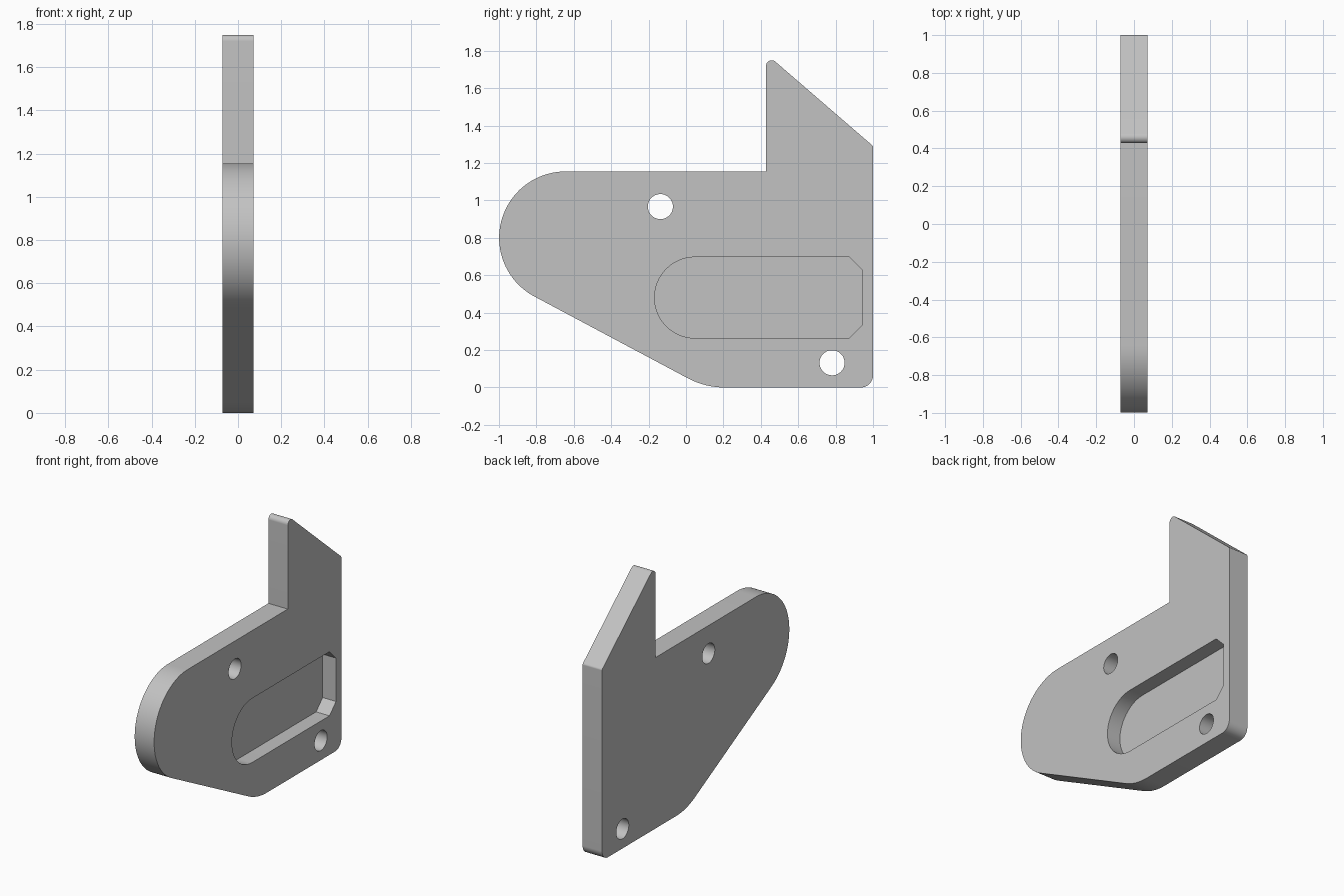
import bpy, bmesh
from math import radians, tan, pi, ceil
from mathutils import Vector, Matrix

cube = bpy.data.objects.get("Cube")
if cube:
    bpy.data.objects.remove(cube, do_unlink=True)

HALF = 0.0725          # half the plate thickness
POCKET_DEPTH = 0.10

grey = bpy.data.materials.new("plain grey")
grey.use_nodes = True
colour = (0.54, 0.54, 0.54, 1)
grey.diffuse_color = colour
grey.node_tree.nodes["Principled BSDF"].inputs["Base Color"].default_value = colour


def rounded(corners):
    """Turn (y, z, radius) corners into a profile with tangent fillets."""
    points = []
    for i, (y, z, r) in enumerate(corners):
        corner = Vector((y, z))
        if r == 0:
            points.append(corner)
            continue
        a = (Vector(corners[i - 1][:2]) - corner).normalized()
        b = (Vector(corners[(i + 1) % len(corners)][:2]) - corner).normalized()
        inner = a.angle(b)
        start = corner + a * (r / tan(inner / 2))
        centre = corner + (a + b).normalized() * (r / abs((a + b).normalized().cross(a)))
        sweep = pi - inner
        if a.cross(b) > 0:
            sweep = -sweep
        steps = max(4, ceil(abs(sweep) / radians(4)))
        for k in range(steps + 1):
            points.append(centre + Matrix.Rotation(sweep * k / steps, 2) @ (start - centre))
    return points


def prism(name, points, x0, x1):
    """Extrude a (y, z) profile from x0 to x1."""
    bm = bmesh.new()
    face = bm.faces.new([bm.verts.new((x0, p[0], p[1])) for p in points])
    new = bmesh.ops.extrude_face_region(bm, geom=[face])["geom"]
    bmesh.ops.translate(bm, vec=(x1 - x0, 0, 0),
                        verts=[v for v in new if isinstance(v, bmesh.types.BMVert)])
    bmesh.ops.remove_doubles(bm, verts=bm.verts, dist=0.00001)
    bmesh.ops.recalc_face_normals(bm, faces=bm.faces)
    mesh = bpy.data.meshes.new(name)
    bm.to_mesh(mesh)
    bm.free()
    mesh.materials.append(grey)
    obj = bpy.data.objects.new(name, mesh)
    bpy.context.collection.objects.link(obj)
    return obj


def disc(y, z, r, sides=64):
    return [Vector((y, z)) + Matrix.Rotation(2 * pi * k / sides, 2) @ Vector((r, 0))
            for k in range(sides)]


# Plate outline: foot, back edge, pointed upright, rounded nose
plate = prism("bracket_plate", rounded([
    (0.102, 0, 0.42), (1, 0, 0.065), (1, 1.291, 0.015), (0.428, 1.785, 0.03),
    (0.428, 1.155, 0), (-2.065, 1.155, 0.355)]), -HALF, HALF)

# Pocket: round at the nose end, chamfered at the back
top, bottom, left, right, chamfer = 0.697, 0.264, -0.168, 0.943, 0.07
r = (top - bottom) / 2 - 0.0001
pocket = prism("pocket_cutter", rounded([
    (left, bottom, r), (right - chamfer, bottom, 0), (right, bottom + chamfer, 0),
    (right, top - chamfer, 0), (right - chamfer, top, 0), (left, top, r)]),
    HALF - POCKET_DEPTH, HALF + 0.1)

# Two through holes
cutters = [pocket]
for name, y, z in (("upper_hole_cutter", -0.137, 0.967), ("lower_hole_cutter", 0.781, 0.132)):
    cutters.append(prism(name, disc(y, z, 0.067), -0.2, 0.2))

bpy.ops.object.select_all(action='DESELECT')
plate.select_set(True)
bpy.context.view_layer.objects.active = plate
for cutter in cutters:
    cutter.hide_render = True
    mod = plate.modifiers.new(cutter.name, 'BOOLEAN')
    mod.operation = 'DIFFERENCE'
    mod.solver = 'EXACT'
    mod.object = cutter
    bpy.ops.object.modifier_apply(modifier=mod.name)
    bpy.data.objects.remove(cutter, do_unlink=True)

bpy.ops.object.shade_smooth_by_angle(angle=radians(20))
